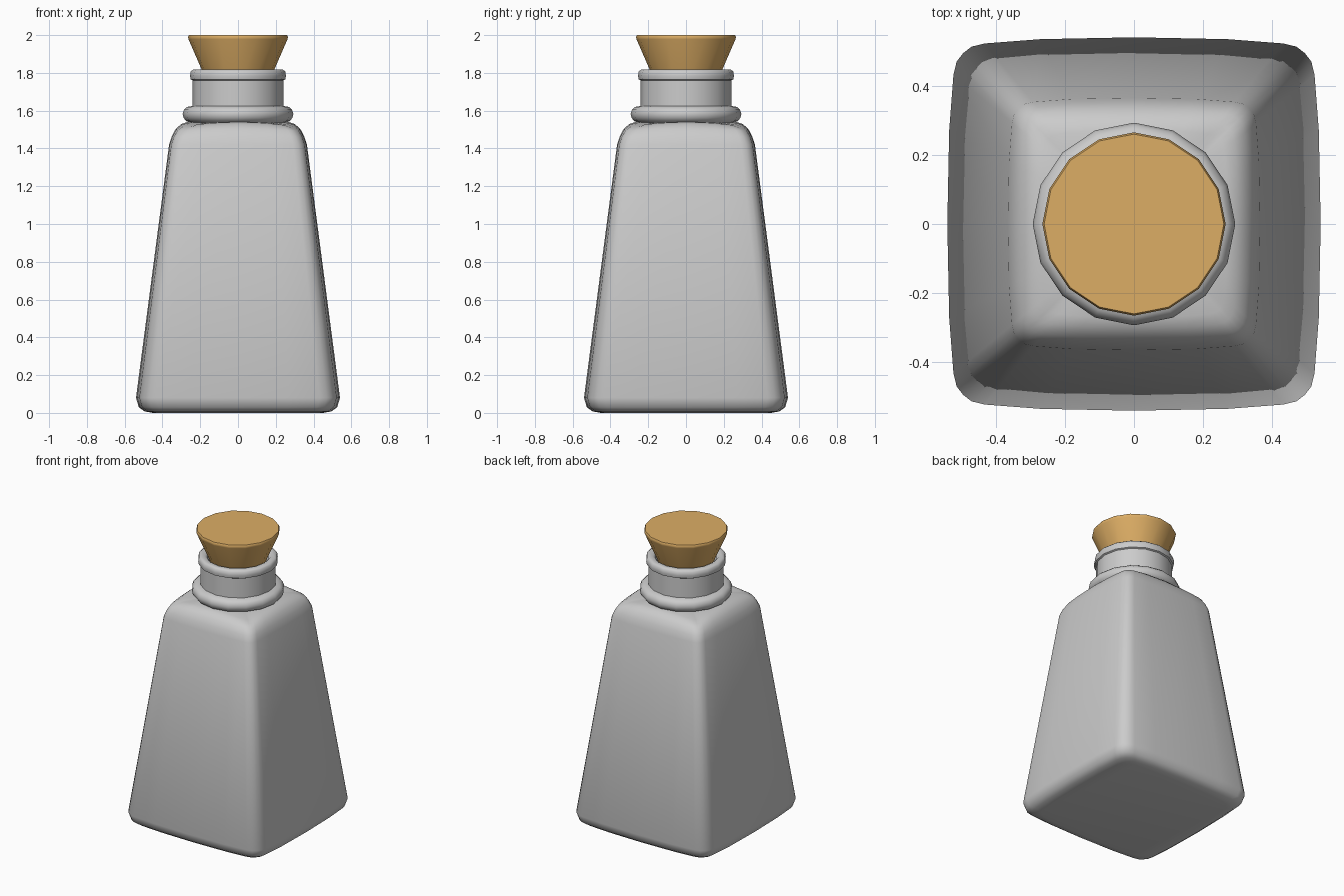
import bpy, bmesh, math

if "Cube" in bpy.data.objects:
    bpy.data.objects.remove(bpy.data.objects["Cube"])


def loft(name, rings, angle=40, colour=None):
    """Skin a stack of point rings, capping both ends."""
    bm = bmesh.new()
    loops = [[bm.verts.new(p) for p in ring] for ring in rings]
    n = len(loops[0])
    for a, b in zip(loops, loops[1:]):
        for i in range(n):
            j = (i + 1) % n
            bm.faces.new((a[i], a[j], b[j], b[i]))
    bm.faces.new(loops[0][::-1])
    bm.faces.new(loops[-1])
    bmesh.ops.recalc_face_normals(bm, faces=bm.faces)
    mesh = bpy.data.meshes.new(name)
    bm.to_mesh(mesh)
    bm.free()
    obj = bpy.data.objects.new(name, mesh)
    bpy.context.collection.objects.link(obj)
    bpy.ops.object.select_all(action='DESELECT')
    obj.select_set(True)
    bpy.context.view_layer.objects.active = obj
    bpy.ops.object.shade_smooth_by_angle(angle=math.radians(angle))
    if colour:
        mat = bpy.data.materials.new(name)
        mat.diffuse_color = colour
        mat.use_nodes = True
        mat.node_tree.nodes["Principled BSDF"].inputs["Base Color"].default_value = mat.diffuse_color
        mesh.materials.append(mat)
    return obj


def circle(r, z, n=16):
    return [(r * math.cos(2 * math.pi * i / n), r * math.sin(2 * math.pi * i / n), z)
            for i in range(n)]


def bowed_square(w, z, drop=0.0):
    """Square with slightly bowed sides and rounded corners, half width w."""
    side = [(1, -0.55), (0.99, -0.3), (1, 0), (0.99, 0.3), (1, 0.55)]
    side = [(0.967, -0.8), (0.99, -0.5), (1, 0), (0.99, 0.5),
            (0.967, 0.8), (0.95, 0.87), (0.915, 0.915), (0.87, 0.95)]
    pts = []
    for k in range(4):
        c, s = ((1, 0), (0, 1), (-1, 0), (0, -1))[k]
        for x, y in side:
            pts.append((w * (c * x - s * y), w * (s * x + c * y), z - drop * y * y))
    return pts


# Tapered square body with rounded base and shoulders
body = [(0.45, 0, 0), (0.495, 0.008, 0), (0.525, 0.03, 0), (0.54, 0.08, 0),
        (0.365, 1.42, 0), (0.35, 1.465, 0.005), (0.33, 1.503, 0.01),
        (0.3, 1.53, 0.02), (0.27, 1.54, 0.02), (0.2, 1.542, 0.01)]
loft("bottle_body", [bowed_square(*p) for p in body], angle=60)

# Neck with a lower collar and a rolled lip
neck = [(0.23, 1.5), (0.25, 1.535), (0.275, 1.545), (0.288, 1.562), (0.293, 1.583),
        (0.286, 1.605), (0.27, 1.62), (0.24, 1.625), (0.24, 1.76),
        (0.25, 1.765), (0.254, 1.785), (0.25, 1.808), (0.238, 1.817),
        (0.21, 1.817), (0.195, 1.805), (0.19, 1.72)]
loft("bottle_neck", [circle(*p) for p in neck], angle=50)

# Tapered cork stopper
cork = [(0.15, 1.72), (0.262, 1.978), (0.265, 1.99), (0.26, 2.0)]
loft("cork", [circle(*p) for p in cork], angle=60, colour=(0.72, 0.42, 0.13, 1))
